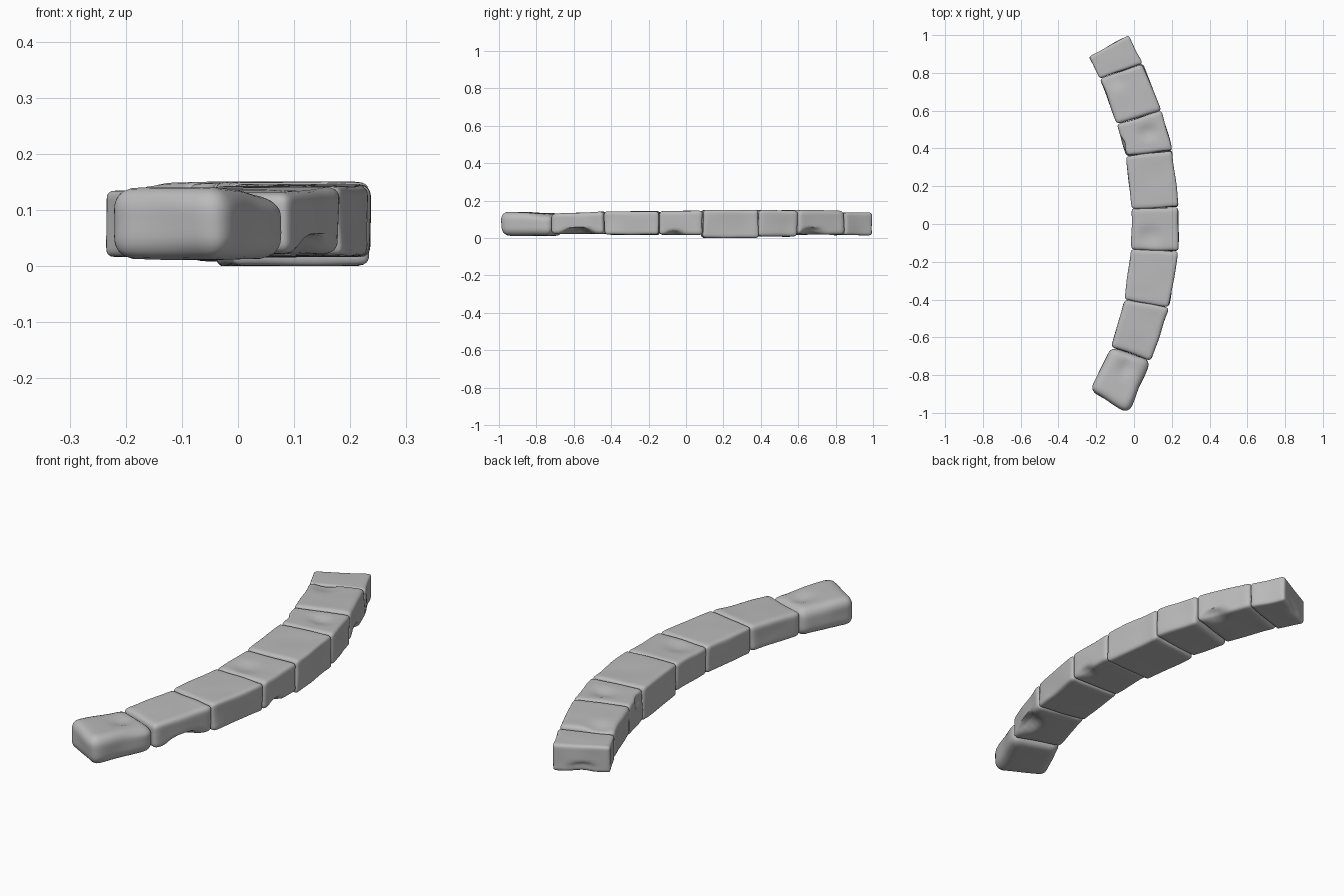
import bpy, bmesh, math
from mathutils import Vector, noise

if "Cube" in bpy.data.objects:
    bpy.data.objects.remove(bpy.data.objects["Cube"])

stone_mat = bpy.data.materials.new("grey_stone")
stone_mat.use_nodes = True
GREY = (0.5, 0.5, 0.5, 1)
stone_mat.diffuse_color = GREY
stone_mat.node_tree.nodes["Principled BSDF"].inputs["Base Color"].default_value = GREY

# Joints of the curved row, back to front: inner point, outer point
JOINTS = [
    ((-0.24, 0.885), (-0.03, 1.0)),
    ((-0.18, 0.77), (0.045, 0.85)),
    ((-0.09, 0.53), (0.145, 0.6)),
    ((-0.04, 0.36), (0.203, 0.388)),
    ((-0.013, 0.08), (0.235, 0.09)),
    ((-0.013, -0.135), (0.235, -0.145)),
    ((-0.05, -0.4), (0.185, -0.44)),
    ((-0.12, -0.65), (0.09, -0.725)),
    ((-0.235, -0.88), (-0.03, -1.0)),
]

# Per stone: bottom, top at back end, top at front end, edge radius
STONES = [
    (0.015, 0.135, 0.135, 0.014),
    (0.018, 0.146, 0.15, 0.02),
    (0.008, 0.147, 0.15, 0.018),
    (0.0, 0.15, 0.15, 0.016),
    (0.016, 0.147, 0.143, 0.018),
    (0.018, 0.143, 0.142, 0.016),
    (0.022, 0.142, 0.13, 0.022),
    (0.012, 0.13, 0.142, 0.038),
]

# Worn hollows per stone: centre (across, along, up, each -1..1), reach, push
DENTS = {
    0: [((0, -1, -0.7), 0.6, (0, 0.012, 0.012))],
    1: [((1, 0.4, -0.9), 0.6, (-0.02, 0, 0.015)), ((-0.4, -0.8, 1), 0.6, (0, 0, -0.012))],
    2: [((0.2, -0.1, 1), 0.55, (0, 0, -0.012)), ((-1, 0.2, 0.6), 0.6, (0.015, 0, 0))],
    4: [((-0.2, 0.3, 1), 0.6, (0, 0, -0.01)), ((1, 0.3, -1), 0.5, (-0.02, 0, 0.01))],
    6: [((1, 0.0, -1), 0.7, (-0.03, 0, 0.028))],
    7: [((0, -0.4, 1), 0.5, (0, 0, -0.012)), ((1, -0.7, 1), 0.8, (0, 0, -0.01))],
}


def rounded(p, half, r):
    """Pull a point of a box onto the same box with rounded edges."""
    core = Vector(max(-h + r, min(h - r, c)) for c, h in zip(p, half))
    away = p - core
    return core + away.normalized() * r if away.length > 0 else p


def make_stone(index):
    bottom, top_a, top_b, radius = STONES[index]
    a_in, a_out, b_in, b_out = [Vector(p) for pair in JOINTS[index:index + 2] for p in pair]
    length = ((a_in + a_out) - (b_in + b_out)).length / 2
    half = Vector(((a_in - a_out).length / 2, length / 2, (top_a - bottom) / 2))

    bm = bmesh.new()
    bmesh.ops.create_cube(bm, size=2)
    bmesh.ops.subdivide_edges(bm, edges=bm.edges[:], cuts=15, use_grid_fill=True)
    for v in bm.verts:
        # Crowd the grid towards the edges, then round them
        p = Vector(math.sin(c * math.pi / 2) * h for c, h in zip(v.co, half))
        p = rounded(p, half, radius)
        unit = Vector(c / h for c, h in zip(p, half))
        across, along, up = ((c + 1) / 2 for c in unit)

        # Fit the block between its two joints
        start, end = a_in.lerp(a_out, across), b_in.lerp(b_out, across)
        flat = start.lerp(end, along)
        top = top_a + (top_b - top_a) * along
        co = Vector((flat.x, flat.y, bottom + (top - bottom) * up))

        # Local directions for the worn hollows
        forward = (end - start).normalized()
        side = (a_out - a_in).normalized()
        for centre, reach, push in DENTS.get(index, []):
            weight = max(0, 1 - ((unit - Vector(centre)).length / reach) ** 2) ** 2
            flat_push = side * push[0] + forward * push[1]
            co += weight * Vector((flat_push.x, flat_push.y, push[2]))

        # Gentle unevenness, faded out at the outer limits in height
        wobble = noise.noise_vector(co * 9 + Vector((index * 5, 0, 0)))
        co += Vector((wobble.x, wobble.y, wobble.z * 0.5)) * 0.005
        co.z = max(0, min(0.151, co.z))
        v.co = co
    bmesh.ops.recalc_face_normals(bm, faces=bm.faces[:])

    mesh = bpy.data.meshes.new(f"stone_{index + 1}")
    bm.to_mesh(mesh)
    bm.free()
    mesh.materials.append(stone_mat)
    obj = bpy.data.objects.new(f"stone_{index + 1}", mesh)
    bpy.context.collection.objects.link(obj)
    return obj


stones = [make_stone(i) for i in range(len(STONES))]

# Smooth worn faces, keeping only hard creases
bpy.ops.object.select_all(action="DESELECT")
for obj in stones:
    obj.select_set(True)
bpy.context.view_layer.objects.active = stones[0]
bpy.ops.object.shade_smooth_by_angle(angle=math.radians(40))
